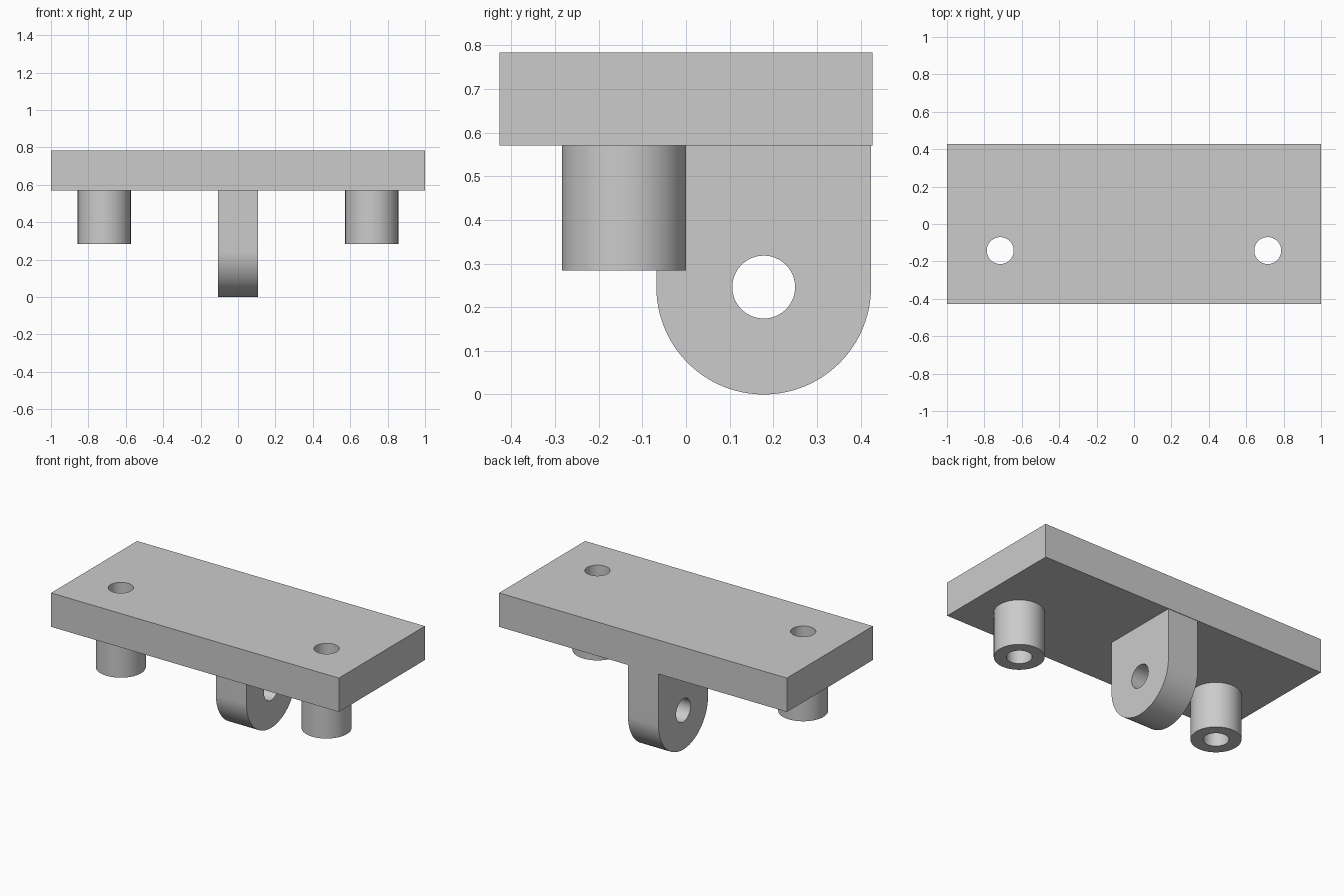
import bpy
import math
from mathutils import Matrix

cube = bpy.data.objects.get("Cube")
if cube:
    bpy.data.objects.remove(cube, do_unlink=True)

# Main dimensions
PLATE_BOTTOM, PLATE_TOP, HALF_DEPTH = 0.57, 0.783, 0.427
POST_X, POST_Y, POST_R, POST_BOTTOM = 0.715, -0.142, 0.142, 0.284
LUG_Y, LUG_R, LUG_HALF = 0.178, 0.246, 0.106
HOLE_R = 0.072

grey = bpy.data.materials.new("light grey")
grey.use_nodes = True
colour = (0.6, 0.6, 0.6, 1)
grey.diffuse_color = colour
grey.node_tree.nodes["Principled BSDF"].inputs["Base Color"].default_value = colour


def prism(name, outline, depth, matrix):
    """Extrude a flat outline along its local z and place it."""
    n = len(outline)
    verts = [(x, y, z) for z in (0, depth) for x, y in outline]
    faces = [tuple(reversed(range(n))), tuple(range(n, 2 * n))]
    faces += [(i, (i + 1) % n, n + (i + 1) % n, n + i) for i in range(n)]
    mesh = bpy.data.meshes.new(name)
    mesh.from_pydata(verts, [], faces)
    mesh.transform(matrix)
    mesh.materials.append(grey)
    obj = bpy.data.objects.new(name, mesh)
    bpy.context.collection.objects.link(obj)
    return obj


def arc(radius, start, end, steps):
    angles = [math.radians(start + (end - start) * i / steps) for i in range(steps + 1)]
    return [(radius * math.cos(a), radius * math.sin(a)) for a in angles]


def circle(radius):
    return arc(radius, 0, 360, 64)[:-1]


def drill(obj, outline, depth, matrix):
    """Cut a straight hole through a part and bake the result."""
    cutter = prism("hole_cutter", outline, depth, matrix)
    cutter.hide_render = True
    mod = obj.modifiers.new("hole", 'BOOLEAN')
    mod.operation, mod.solver, mod.object = 'DIFFERENCE', 'EXACT', cutter
    bpy.context.view_layer.objects.active = obj
    bpy.ops.object.modifier_apply(modifier=mod.name)
    bpy.data.objects.remove(cutter, do_unlink=True)


def at(x, y, z):
    return Matrix.Translation((x, y, z))


# Mounting plate
rectangle = [(-1, -HALF_DEPTH), (1, -HALF_DEPTH), (1, HALF_DEPTH), (-1, HALF_DEPTH)]
plate = prism("mounting_plate", rectangle, PLATE_TOP - PLATE_BOTTOM, at(0, 0, PLATE_BOTTOM))
parts = [plate]

# Hollow posts, bored right through the plate
for side, x in (("left", POST_X), ("right", -POST_X)):
    post = prism(side + "_post", circle(POST_R), PLATE_BOTTOM - POST_BOTTOM,
                 at(x, POST_Y, POST_BOTTOM))
    for part in (post, plate):
        drill(part, circle(HOLE_R), 1, at(x, POST_Y, 0.1))
    parts.append(post)

# Rounded lug: local x, y, z become world y, z, x
turn = Matrix(((0, 0, 1, 0), (1, 0, 0, 0), (0, 1, 0, 0), (0, 0, 0, 1)))
lug_top = PLATE_BOTTOM - LUG_R
lug_outline = arc(LUG_R, 180, 360, 48) + [(LUG_R, lug_top), (-LUG_R, lug_top)]
lug = prism("pivot_lug", lug_outline, 2 * LUG_HALF, at(-LUG_HALF, LUG_Y, LUG_R) @ turn)
drill(lug, circle(HOLE_R), 1, at(-0.5, LUG_Y, LUG_R) @ turn)
parts.append(lug)

# Smooth the round walls, keep the edges crisp
bpy.ops.object.select_all(action='DESELECT')
for part in parts:
    part.select_set(True)
bpy.context.view_layer.objects.active = plate
bpy.ops.object.shade_smooth_by_angle(angle=math.radians(30))
